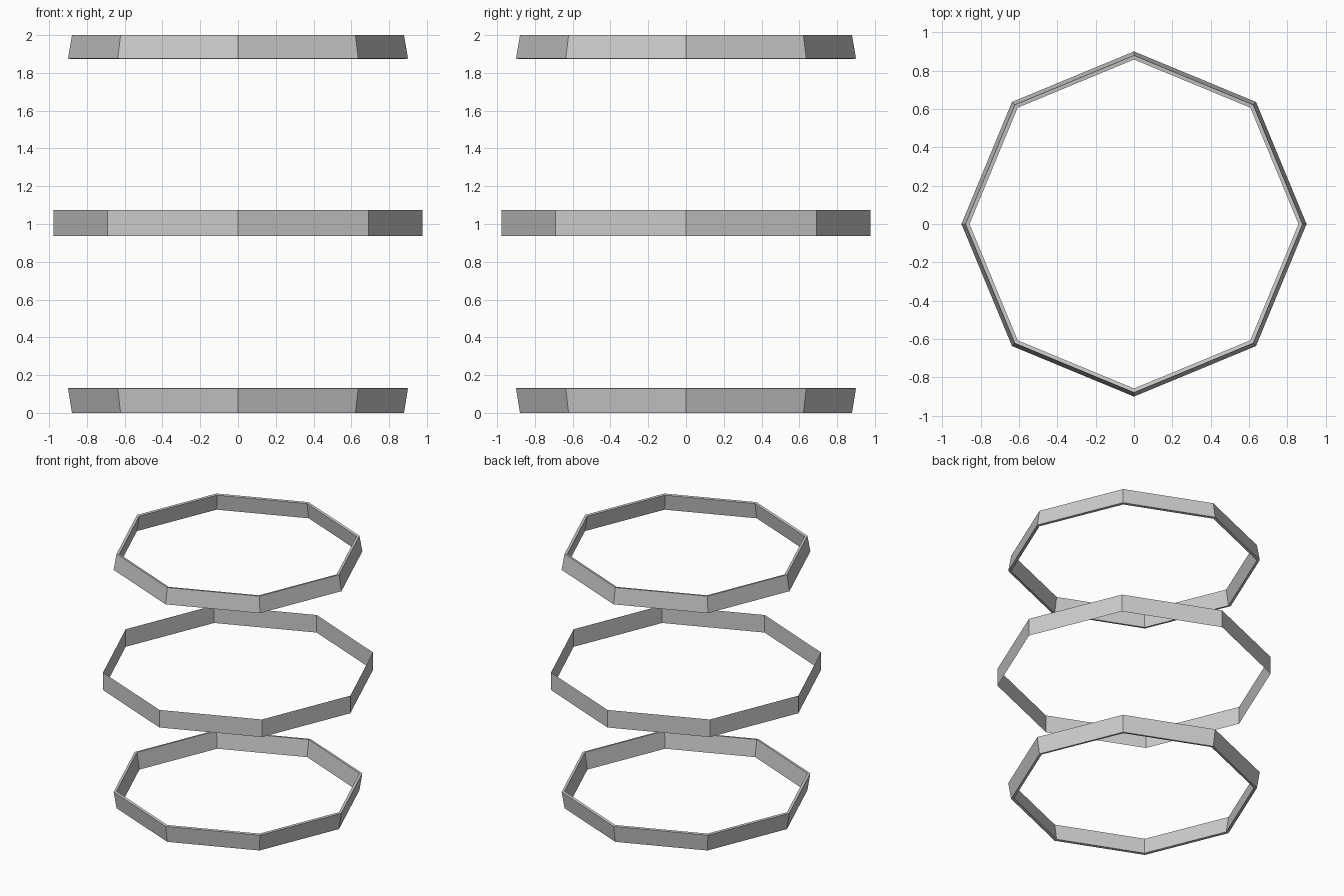
import bpy, bmesh
from math import cos, sin, tau

if "Cube" in bpy.data.objects:
    bpy.data.objects.remove(bpy.data.objects["Cube"])

SIDES = 8


def ring(name, profile, closed):
    """Sweep a (radius, z) profile around the z axis as a flat-sided octagon."""
    bm = bmesh.new()
    loops = [[bm.verts.new((r * cos(tau * i / SIDES), r * sin(tau * i / SIDES), z))
              for r, z in profile] for i in range(SIDES)]
    n = len(profile)
    for i in range(SIDES):
        a, b = loops[i], loops[(i + 1) % SIDES]
        for j in range(n if closed else n - 1):
            k = (j + 1) % n
            bm.faces.new((a[j], b[j], b[k], a[k]))
    if closed:
        bmesh.ops.recalc_face_normals(bm, faces=bm.faces)
    mesh = bpy.data.meshes.new(name)
    bm.to_mesh(mesh)
    bm.free()
    obj = bpy.data.objects.new(name, mesh)
    bpy.context.collection.objects.link(obj)
    return obj


# Thick end hoops, tapering away from the middle
taper = [(0.879, 1.873), (0.90, 1.876), (0.879, 2.0), (0.858, 1.997)]
ring("top_hoop", taper, True)
ring("bottom_hoop", [(r, 2.0 - z + (0.006 if z < 1.9 else 0)) for r, z in taper], True)

# Wider middle hoop: a single thin upright band
ring("middle_hoop", [(0.977, 0.937), (0.977, 1.075)], False)
